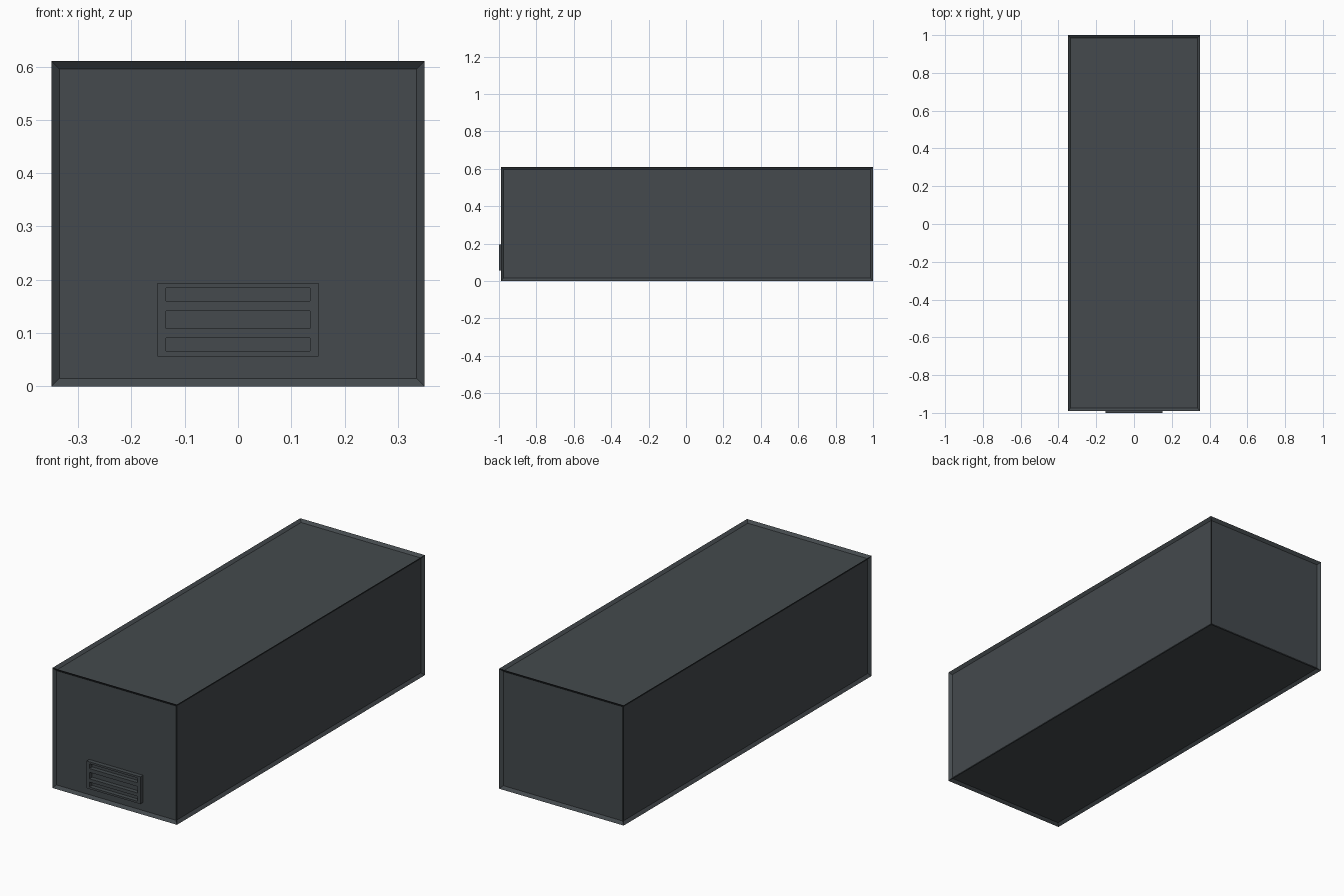
import bpy, bmesh
from mathutils import Matrix, Vector

if "Cube" in bpy.data.objects:
    bpy.data.objects.remove(bpy.data.objects["Cube"])

mat = bpy.data.materials.new("dark slate grey")
mat.diffuse_color = (0.058, 0.068, 0.075, 1)
mat.use_nodes = True
mat.node_tree.nodes["Principled BSDF"].inputs["Base Color"].default_value = mat.diffuse_color


def add_box(bm, lo, hi):
    lo, hi = Vector(lo), Vector(hi)
    m = Matrix.Translation((lo + hi) / 2) @ Matrix.Diagonal((*(hi - lo), 1))
    bmesh.ops.create_cube(bm, size=1, matrix=m)


def finish(bm, name):
    bmesh.ops.recalc_face_normals(bm, faces=bm.faces)
    me = bpy.data.meshes.new(name)
    bm.to_mesh(me)
    bm.free()
    me.materials.append(mat)
    bpy.context.collection.objects.link(bpy.data.objects.new(name, me))


RIM, RECESS = 0.021, 0.012
FRONT = -0.99

# Case: a long box with a raised rim around a recessed panel on every side
bm = bmesh.new()
add_box(bm, (-0.35, FRONT, 0), (0.35, 1.0, 0.61))
bmesh.ops.recalc_face_normals(bm, faces=bm.faces)
bmesh.ops.inset_individual(bm, faces=bm.faces[:], thickness=RIM, depth=-RECESS)
finish(bm, "case")

# Vent: a plate on the front panel with three horizontal slots
bm = bmesh.new()
back = FRONT + RECESS
for z0, z1 in [(0.056, 0.066), (0.091, 0.108), (0.141, 0.160), (0.184, 0.194)]:
    add_box(bm, (-0.135, -1.0, z0), (0.135, back, z1))
for s in (-1, 1):
    xs = sorted((s * 0.135, s * 0.151))
    add_box(bm, (xs[0], -1.0, 0.056), (xs[1], back, 0.194))
finish(bm, "vent")
